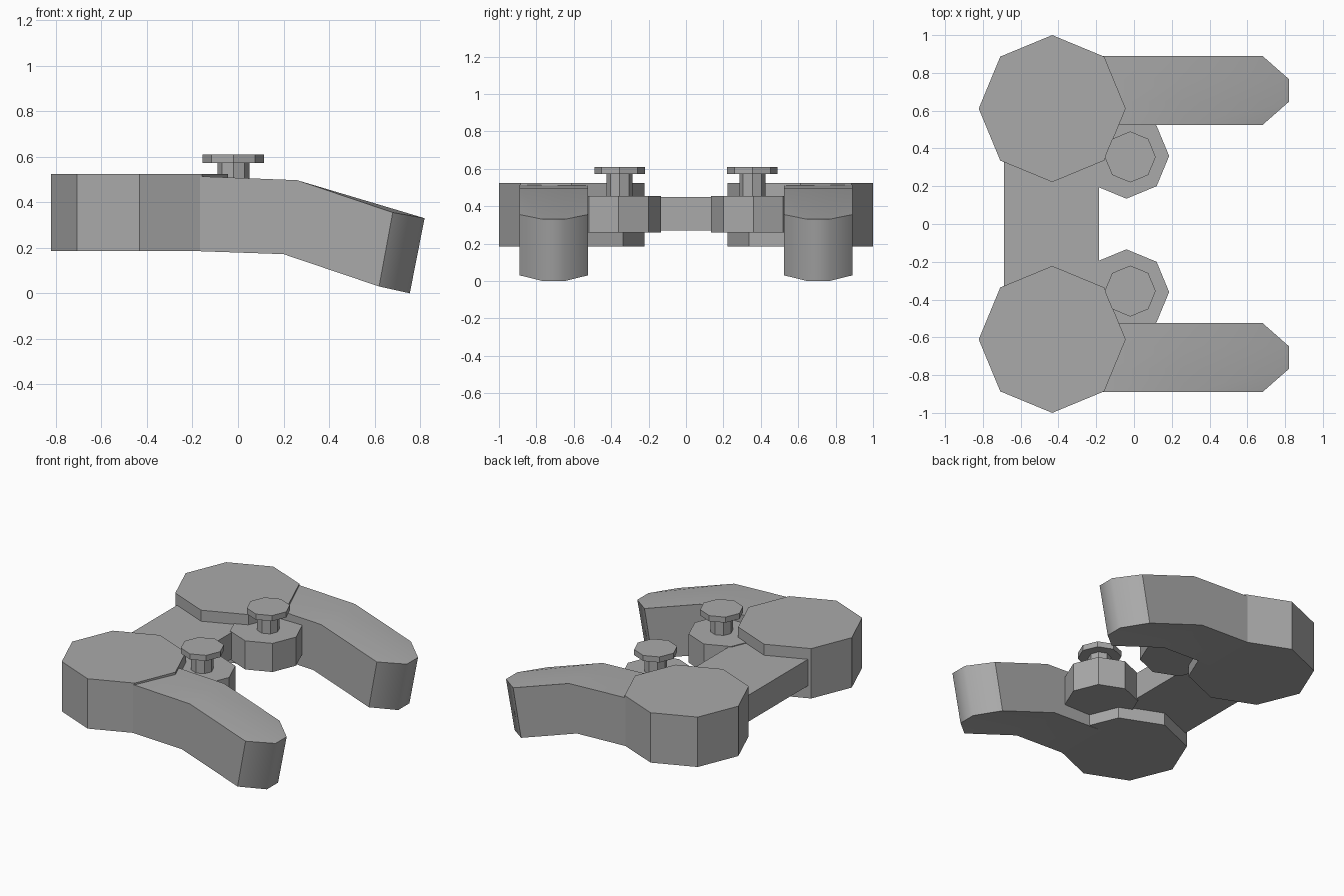
import bpy, bmesh, math

cube = bpy.data.objects.get("Cube")
if cube:
    bpy.data.objects.remove(cube)

grey = bpy.data.materials.new("plain_grey")
grey.use_nodes = True
colour = (0.4, 0.4, 0.4, 1)
grey.diffuse_color = colour
grey.node_tree.nodes["Principled BSDF"].inputs["Base Color"].default_value = colour


def finish(name, bm):
    bmesh.ops.recalc_face_normals(bm, faces=bm.faces)
    mesh = bpy.data.meshes.new(name)
    bm.to_mesh(mesh)
    bm.free()
    mesh.materials.append(grey)
    obj = bpy.data.objects.new(name, mesh)
    bpy.context.collection.objects.link(obj)
    return obj


def octagon(name, x, y, radius, low, high):
    """Eight-sided upright prism with corners on the axes."""
    bm = bmesh.new()
    bmesh.ops.create_cone(bm, cap_ends=True, segments=8, radius1=radius,
                          radius2=radius, depth=high - low)
    obj = finish(name, bm)
    obj.location = (x, y, (low + high) / 2)


def grip(name, y):
    """Drooping handle: three sections of four columns, with a chamfered tip."""
    half, inner = 0.183, 0.06
    columns = (-half, -inner, inner, half)
    # Each section: (edge x, edge z, middle x, middle z)
    top = [(-0.17, 0.514, -0.17, 0.514), (0.26, 0.497, 0.26, 0.497), (0.68, 0.355, 0.82, 0.33)]
    bottom = [(-0.17, 0.185, -0.17, 0.185), (0.2, 0.172, 0.2, 0.172), (0.62, 0.03, 0.755, 0.0)]
    bm = bmesh.new()

    def grid(sections):
        return [[bm.verts.new((s[0], y + c, s[1]) if abs(c) == half else (s[2], y + c, s[3]))
                 for c in columns] for s in sections]

    t, b = grid(top), grid(bottom)
    group = {}

    def face(kind, *verts):
        group[bm.faces.new(verts)] = kind

    for i in range(2):
        for j in range(3):
            for kind, g in (("top", t), ("bottom", b)):
                face(kind, g[i][j], g[i + 1][j], g[i + 1][j + 1], g[i][j + 1])
        for j in (0, 3):
            face("side%d" % j, t[i][j], t[i + 1][j], b[i + 1][j], b[i][j])
    for j in range(3):
        face("tip", t[2][j], t[2][j + 1], b[2][j + 1], b[2][j])
        face("root", t[0][j], t[0][j + 1], b[0][j + 1], b[0][j])
    # Smooth within the top, bottom and tip, sharp between them
    for f in bm.faces:
        f.smooth = True
    for e in bm.edges:
        e.smooth = len({group[f] for f in e.link_faces}) == 1
    finish(name, bm)


# Bridge joining the two halves
bm = bmesh.new()
bmesh.ops.create_cube(bm, size=1)
bridge = finish("bridge", bm)
bridge.scale = (0.505, 1.2, 0.18)
bridge.location = (-0.437, 0, 0.36)

for side, s in (("left", 1), ("right", -1)):
    octagon(side + "_body", -0.433, s * 0.611, 0.389, 0.185, 0.525)
    octagon(side + "_stick_base", -0.04, s * 0.36, 0.226, 0.26, 0.455)
    octagon(side + "_stick_stem", -0.02, s * 0.355, 0.07, 0.44, 0.575)
    octagon(side + "_stick_cap", -0.02, s * 0.355, 0.135, 0.572, 0.61)
    grip(side + "_grip", s * 0.707)
